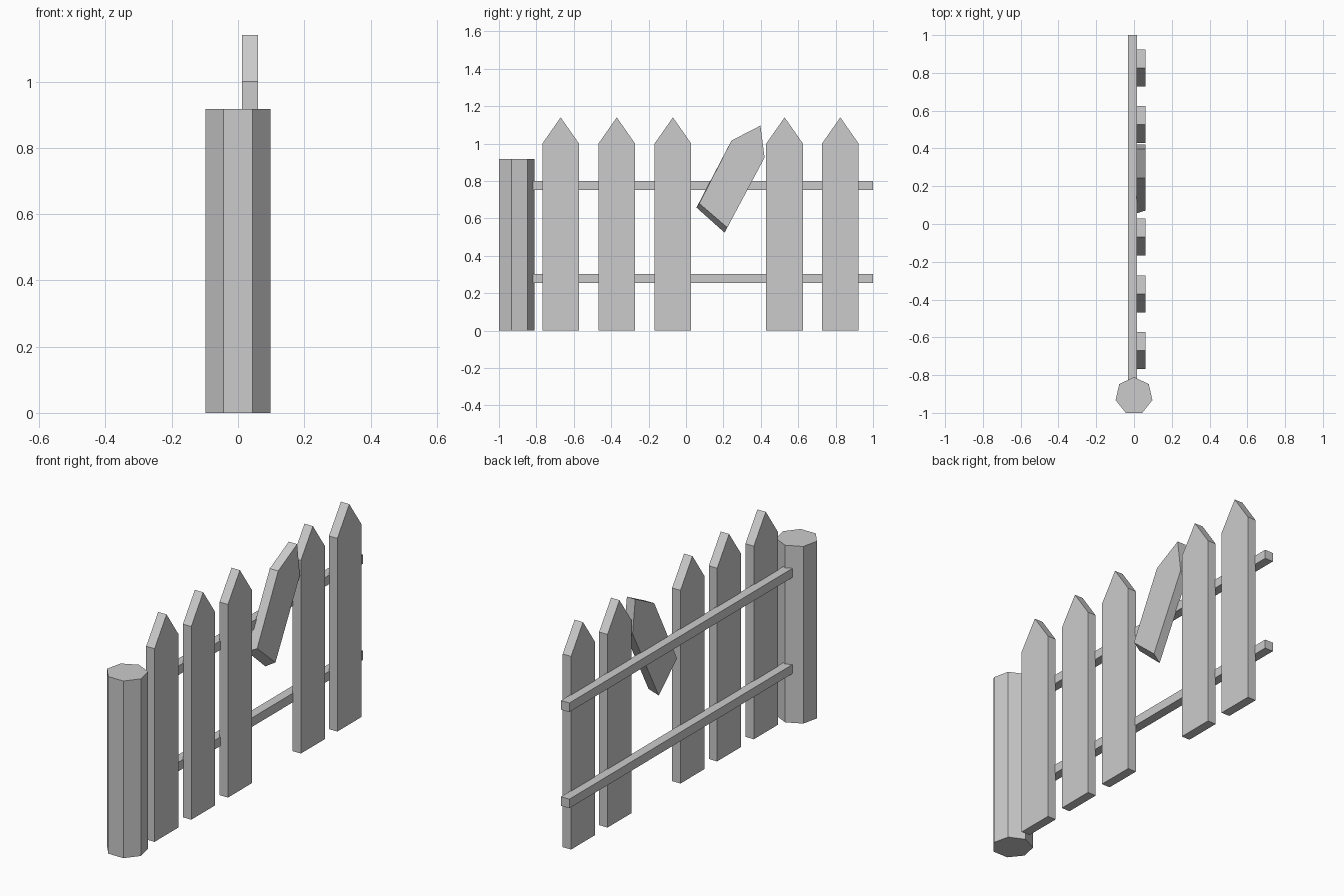
import bpy, bmesh, math

if "Cube" in bpy.data.objects:
    bpy.data.objects.remove(bpy.data.objects["Cube"])

grey = bpy.data.materials.new("plain_grey")
grey.diffuse_color = (0.6, 0.6, 0.6, 1)
grey.use_nodes = True
grey.node_tree.nodes["Principled BSDF"].inputs["Base Color"].default_value = grey.diffuse_color


def loft(name, lower, upper):
    """Solid between two matching outlines of 3D points."""
    bm = bmesh.new()
    a = [bm.verts.new(p) for p in lower]
    b = [bm.verts.new(p) for p in upper]
    bm.faces.new(a)
    bm.faces.new(b)
    n = len(a)
    for i in range(n):
        j = (i + 1) % n
        bm.faces.new((a[i], a[j], b[j], b[i]))
    bmesh.ops.recalc_face_normals(bm, faces=bm.faces)
    mesh = bpy.data.meshes.new(name)
    bm.to_mesh(mesh)
    bm.free()
    mesh.materials.append(grey)
    obj = bpy.data.objects.new(name, mesh)
    bpy.context.collection.objects.link(obj)


def board(name, back, front, x0, x1):
    """Board with y-z outlines on its back and front faces."""
    loft(name, [(x0, y, z) for y, z in back], [(x1, y, z) for y, z in front])


# Seven-sided end post
R = 0.0999
ring = [(R * math.sin(2 * math.pi * i / 7), -0.91 + R * math.cos(2 * math.pi * i / 7))
        for i in range(7)]
loft("end_post", [(x, y, 0) for x, y in ring], [(x, y, 0.917) for x, y in ring])

# Two horizontal rails, let into the post
for name, z in (("lower_rail", 0.255), ("upper_rail", 0.753)):
    outline = [(-0.84, z), (1, z), (1, z + 0.047), (-0.84, z + 0.047)]
    board(name, outline, outline, -0.032, 0.016)

# Upright pointed pickets
for i, y in enumerate((-0.67, -0.37, -0.07, 0.527, 0.825)):
    outline = [(y - 0.098, 0), (y + 0.098, 0), (y + 0.098, 1.0), (y, 1.14), (y - 0.098, 1.0)]
    board(f"picket_{i + 1}", outline, outline, 0.012, 0.06)

# Broken leaning picket with a slanted lower end
head = [(0.42, 0.925), (0.398, 1.096), (0.243, 1.016)]
board("broken_picket", [(0.056, 0.658), (0.206, 0.524)] + head,
      [(0.071, 0.68), (0.221, 0.551)] + head, 0.012, 0.06)
